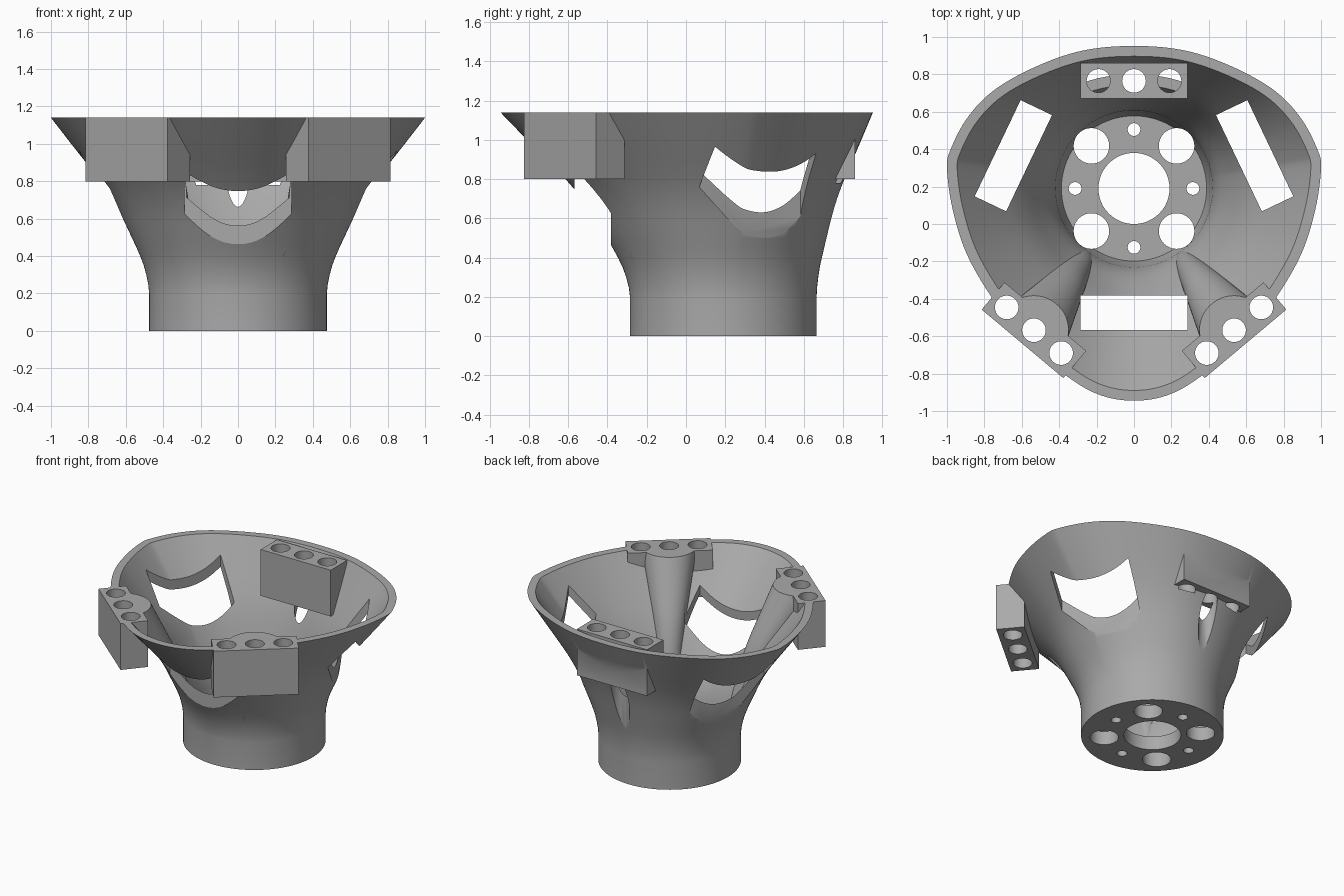
import bpy, bmesh, math
from mathutils import Vector, Matrix

cube = bpy.data.objects.get("Cube")
if cube:
    bpy.data.objects.remove(cube, do_unlink=True)

TOP, BLOCK_Z, N = 1.14, 0.8, 144
CENTRE = Vector((0, 0.19))

# Half outline of the rim, from back to front
HALF = [(0, .952), (.22, .937), (.41, .888), (.62, .795), (.78, .69), (.90, .555),
        (.98, .40), (1.0, .30), (.97, .08), (.89, -.17), (.735, -.43),
        (.56, -.64), (.35, -.82), (.18, -.915), (0, -.945)]
# Flare of the wall: height, blend from base circle to rim
FLARE = [(0, 0), (.2, 0), (.25, .01), (.3, .03), (.35, .056), (.4, .093), (.45, .135),
         (.5, .18), (.55, .225), (.6, .27), (.65, .318), (.7, .372), (.75, .432),
         (.8, .498), (.9, .645), (1.0, .795), (TOP, 1)]


def rim_points():
    """Smooth closed curve through the mirrored rim outline."""
    pts = [Vector(p) for p in HALF] + [Vector((-x, y)) for x, y in HALF[-2:0:-1]]
    out, n = [], len(pts)
    steps = 6
    for i in range(n):
        a, b, c, d = (pts[(i + k) % n] for k in (-1, 0, 1, 2))
        for s in range(steps):
            t = s / steps
            out.append(.5 * (2 * b + (c - a) * t + (2 * a - 5 * b + 4 * c - d) * t * t
                             + (3 * b - a - 3 * c + d) * t ** 3))
    return out


def make_object(name, bm):
    bmesh.ops.recalc_face_normals(bm, faces=bm.faces)
    mesh = bpy.data.meshes.new(name)
    bm.to_mesh(mesh)
    bm.free()
    ob = bpy.data.objects.new(name, mesh)
    bpy.context.collection.objects.link(ob)
    return ob


def loft(name, rings):
    """Skin a stack of equal rings and cap both ends."""
    bm = bmesh.new()
    rows = [[bm.verts.new(p) for p in ring] for ring in rings]
    n = len(rows[0])
    for low, high in zip(rows, rows[1:]):
        for i in range(n):
            j = (i + 1) % n
            bm.faces.new((low[i], low[j], high[j], high[i]))
    bm.faces.new(rows[0])
    bm.faces.new(rows[-1])
    return make_object(name, bm)


def circle(x, y, z, r, n=48):
    return [Vector((x + r * math.cos(2 * math.pi * i / n),
                    y + r * math.sin(2 * math.pi * i / n), z)) for i in range(n)]


def cylinder(name, x, y, r, z0, z1):
    return loft(name, [circle(x, y, z0, r), circle(x, y, z1, r)])


def box(name, x, y, angle, half_len, half_depth, z0, z1):
    bm = bmesh.new()
    bmesh.ops.create_cube(bm, size=2)
    bm.transform(Matrix.Translation((x, y, (z0 + z1) / 2))
                 @ Matrix.Rotation(angle, 4, 'Z')
                 @ Matrix.Diagonal((half_len, half_depth, (z1 - z0) / 2, 1)))
    return make_object(name, bm)


def boolean(target, tool, operation, keep=False):
    """Bake a boolean into the target and drop the tool."""
    mod = target.modifiers.new("cut", 'BOOLEAN')
    mod.operation, mod.solver, mod.object = operation, 'EXACT', tool
    deps = bpy.context.evaluated_depsgraph_get()
    mesh = bpy.data.meshes.new_from_object(target.evaluated_get(deps))
    target.modifiers.clear()
    target.data = mesh
    if not keep:
        bpy.data.objects.remove(tool, do_unlink=True)


def wall_ring(z, t, base_radius, inset):
    ring = []
    for p in RIM:
        d = p - CENTRE
        r = base_radius * (1 - t) + (d.length - inset) * t
        q = CENTRE + d.normalized() * r
        ring.append(Vector((q.x, q.y, z)))
    return ring


RIM = rim_points()

# Flared cup, hollowed out above a thick floor
cup = loft("mounting_cup", [wall_ring(z, t, .475, 0) for z, t in FLARE])
solid = cup.copy()
solid.data = cup.data.copy()
bpy.context.collection.objects.link(solid)
hollow_rings = [wall_ring(.1, 0, .388, 0)]
hollow_rings += [wall_ring(z, t, .415, .055) for z, t in FLARE[1:]]
hollow_rings.append(wall_ring(TOP + .1, 1.15, .415, .055))
boolean(cup, loft("hollow", hollow_rings), 'DIFFERENCE')

# Mount positions: x, y, rotation
TILT = math.radians(40)
MOUNTS = [(0, .765, 0), (-.535, -.568, -TILT), (.535, -.568, TILT)]

# Tapered ribs inside the wall beneath the two front mounts
for x, y, _ in MOUNTS[1:]:
    top = Vector((x, y))
    foot = CENTRE + (top - CENTRE).normalized() * .475
    rings = []
    for z, t in FLARE[1:] + [(TOP + .05, 1)]:
        c = foot.lerp(top, t)
        rings.append(circle(c.x, c.y, z, .06 + .125 * t))
    rib = loft("rib", rings)
    boolean(rib, solid, 'INTERSECT', keep=True)
    boolean(cup, rib, 'UNION')
bpy.data.objects.remove(solid, do_unlink=True)

# Mount blocks
for x, y, a in MOUNTS:
    boolean(cup, box("block", x, y, a, .285, .095, BLOCK_Z, TOP), 'UNION')

# Three bolt holes per block; the middle back one grooves the wall below
for x, y, a in MOUNTS:
    for k in (-1, 0, 1):
        hx, hy = x + k * .19 * math.cos(a), y + k * .19 * math.sin(a)
        bottom = .3 if k == 0 and a == 0 else BLOCK_Z - .02
        boolean(cup, cylinder("bolt_hole", hx, hy, .063, bottom, TOP + .1), 'DIFFERENCE')

# Windows: one at the front, one on each side
SLANT = math.radians(64.5)
for x, y, a in [(0, -.475, 0), (-.645, .365, SLANT), (.645, .365, -SLANT)]:
    boolean(cup, box("window", x, y, a, .285, .093, .25, TOP + .2), 'DIFFERENCE')

# Floor holes: central bore, four large, four small
floor_holes = [(0, 0, .19)]
for k in range(4):
    big, small = math.pi * (k + .5) / 2, math.pi * k / 2
    floor_holes.append((.322 * math.cos(big), .322 * math.sin(big), .095))
    floor_holes.append((.315 * math.cos(small), .315 * math.sin(small), .034))
for x, y, r in floor_holes:
    boolean(cup, cylinder("floor_hole", x, y + CENTRE.y, r, -.1, .25), 'DIFFERENCE')

# Single grey finish
grey = bpy.data.materials.new("plain grey")
grey.use_nodes = True
colour = (.4, .4, .4, 1)
grey.diffuse_color = colour
grey.node_tree.nodes["Principled BSDF"].inputs["Base Color"].default_value = colour
cup.data.materials.clear()
cup.data.materials.append(grey)
for poly in cup.data.polygons:
    poly.material_index = 0

bpy.ops.object.select_all(action='DESELECT')
cup.select_set(True)
bpy.context.view_layer.objects.active = cup
bpy.ops.object.shade_smooth_by_angle(angle=math.radians(30))
